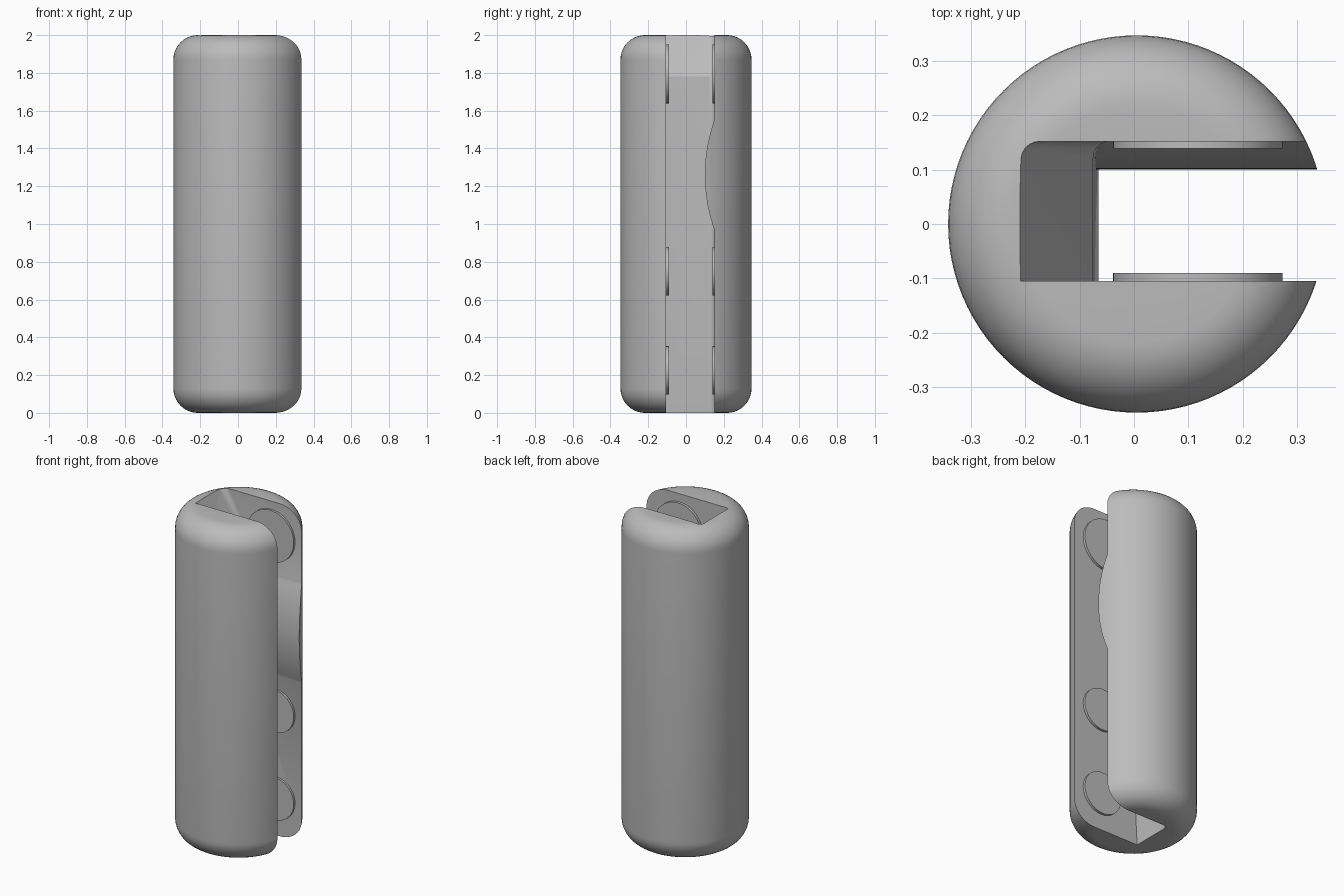
import bpy, bmesh, math
from mathutils import Matrix, Vector

if "Cube" in bpy.data.objects:
    bpy.data.objects.remove(bpy.data.objects["Cube"], do_unlink=True)

GREY = (0.5, 0.5, 0.5, 1)
grey = bpy.data.materials.new("plain grey")
grey.use_nodes = True
grey.diffuse_color = GREY
grey.node_tree.nodes["Principled BSDF"].inputs["Base Color"].default_value = GREY

RADIUS, ROUND, HEIGHT, CENTRE_X = 0.347, 0.13, 2.0, 0.005
SLOT_FRONT, SLOT_BACK = -0.105, 0.152


def make_object(name, bm):
    bmesh.ops.recalc_face_normals(bm, faces=bm.faces)
    mesh = bpy.data.meshes.new(name)
    bm.to_mesh(mesh)
    bm.free()
    mesh.materials.append(grey)
    obj = bpy.data.objects.new(name, mesh)
    bpy.context.collection.objects.link(obj)
    return obj


def subtract(target, cutter):
    mod = target.modifiers.new("cut", "BOOLEAN")
    mod.operation = "DIFFERENCE"
    mod.solver = "EXACT"
    mod.object = cutter
    bpy.context.view_layer.objects.active = target
    bpy.ops.object.modifier_apply(modifier=mod.name)


def cylinder(name, radius, depth, place, segments=48):
    bm = bmesh.new()
    bmesh.ops.create_cone(bm, cap_ends=True, segments=segments, radius1=radius,
                          radius2=radius, depth=depth, matrix=place)
    return make_object(name, bm)


def smooth(obj):
    bpy.ops.object.select_all(action="DESELECT")
    obj.select_set(True)
    bpy.context.view_layer.objects.active = obj
    bpy.ops.object.shade_smooth_by_angle(angle=math.radians(30))


# Round body with softened ends, turned from a profile
bm = bmesh.new()
profile = [(0, 0)]
for corner_z, start in ((ROUND, -90), (HEIGHT - ROUND, 0)):
    for i in range(11):
        a = math.radians(start + 9 * i)
        profile.append((RADIUS - ROUND + ROUND * math.cos(a), corner_z + ROUND * math.sin(a)))
profile.append((0, HEIGHT))
verts = [bm.verts.new((CENTRE_X + r, 0, z)) for r, z in profile]
edges = [bm.edges.new(pair) for pair in zip(verts, verts[1:])]
bmesh.ops.spin(bm, geom=verts + edges, cent=(CENTRE_X, 0, 0), axis=(0, 0, 1),
               angle=math.tau, steps=96)
bmesh.ops.remove_doubles(bm, verts=bm.verts, dist=1e-5)
body = make_object("body", bm)

# Slot cutter: sloped floor at the top, open towards +x
bm = bmesh.new()
floor = [(-0.115, -0.1), (-0.065, 0.9), (-0.075, 1.78), (-0.271, 2.1)]
outline = floor + [(0.6, 2.1), (0.6, -0.1)]
face = bm.faces.new([bm.verts.new((x, SLOT_FRONT, z)) for x, z in outline])
moved = bmesh.ops.extrude_face_region(bm, geom=[face])["geom"]
bmesh.ops.translate(bm, vec=(0, SLOT_BACK - SLOT_FRONT, 0),
                    verts=[v for v in moved if isinstance(v, bmesh.types.BMVert)])
back_corner = [e for e in bm.edges if all(v.co.y > 0.1 and v.co.x < 0 for v in e.verts)]
bmesh.ops.bevel(bm, geom=back_corner, offset=0.03, segments=5, profile=0.5, affect="EDGES")
slot = make_object("slot_cutter", bm)

# Curved swelling left standing on the back wall of the slot
swell = cylinder("swelling_helper", 0.866, 3,
                 Matrix.Translation((0, 0.966, 1.26)) @ Matrix.Rotation(math.pi / 2, 4, "Y"), 256)
subtract(slot, swell)
subtract(body, slot)
for helper in (slot, swell):
    bpy.data.objects.remove(helper, do_unlink=True)
smooth(body)

# Round pads in facing pairs on the slot walls
for level, x, z, radius in (("top", 0.117, 1.795, 0.156),
                            ("middle", 0.145, 0.75, 0.128),
                            ("bottom", 0.145, 0.225, 0.128)):
    for side, y in (("front", SLOT_FRONT + 0.005), ("back", SLOT_BACK - 0.003)):
        place = Matrix.Translation(Vector((x, y, z))) @ Matrix.Rotation(math.pi / 2, 4, "X")
        smooth(cylinder(f"{level}_{side}_pad", radius, 0.02, place))
